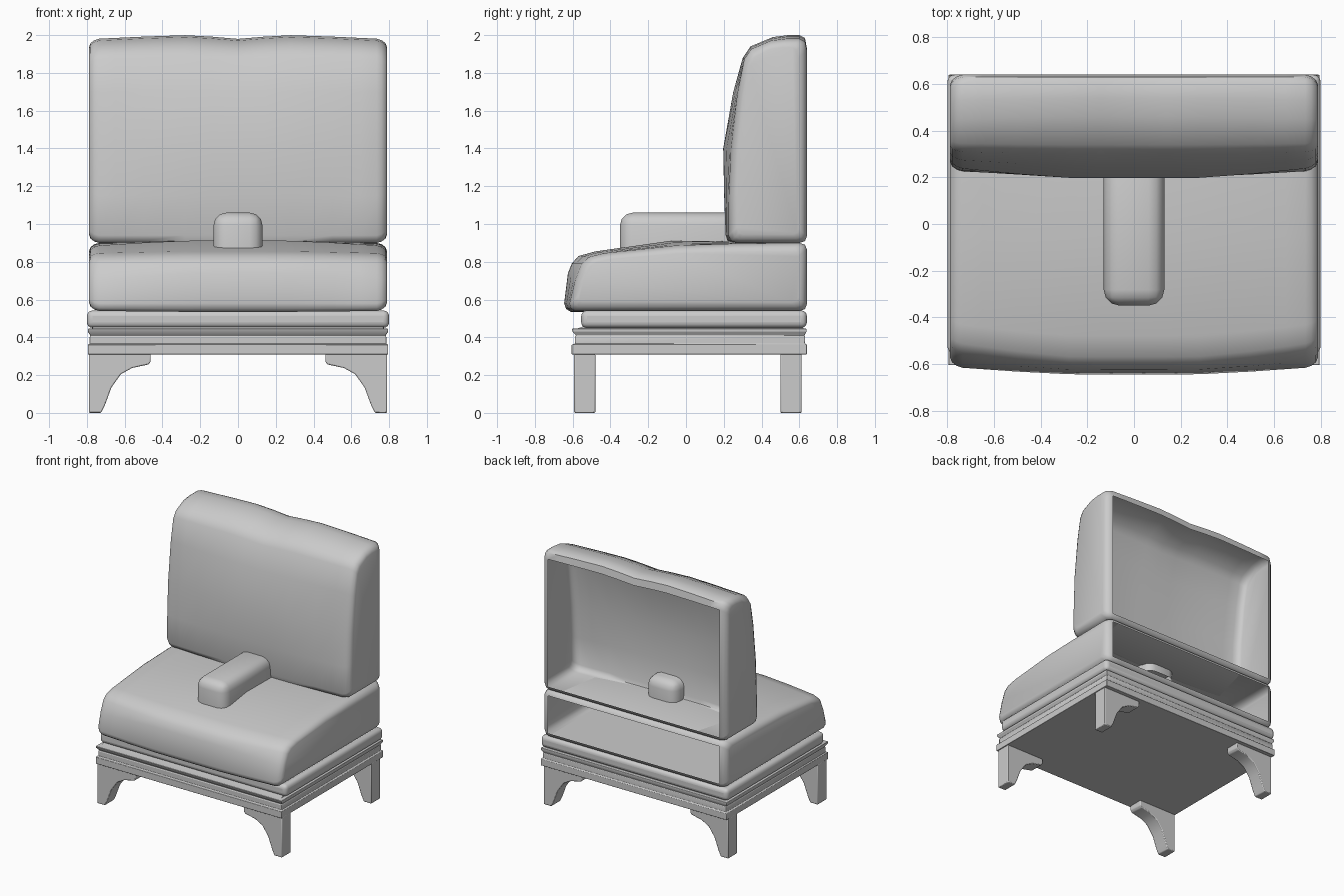
import bpy, bmesh, math

if "Cube" in bpy.data.objects:
    bpy.data.objects.remove(bpy.data.objects["Cube"])


def finish(name, bm, bevel=0.0, angle=35):
    bmesh.ops.recalc_face_normals(bm, faces=bm.faces[:])
    me = bpy.data.meshes.new(name)
    bm.to_mesh(me)
    bm.free()
    ob = bpy.data.objects.new(name, me)
    bpy.context.collection.objects.link(ob)
    if bevel:
        m = ob.modifiers.new("bevel", 'BEVEL')
        m.width, m.segments, m.limit_method = bevel, 2, 'ANGLE'
    bpy.ops.object.select_all(action='DESELECT')
    ob.select_set(True)
    bpy.context.view_layer.objects.active = ob
    bpy.ops.object.shade_smooth_by_angle(angle=math.radians(angle))
    return ob


def skin(rings, skip=lambda i, j: False):
    """Join closed rings of points, with end caps; skip() leaves quads out."""
    bm = bmesh.new()
    vs = [[bm.verts.new(p) for p in r] for r in rings]
    n = len(vs[0])
    for i in range(len(vs) - 1):
        for j in range(n):
            if not skip(i, j):
                k = (j + 1) % n
                bm.faces.new((vs[i][j], vs[i][k], vs[i + 1][k], vs[i + 1][j]))
    bm.faces.new(vs[0])
    bm.faces.new(vs[-1])
    return bm


# Half-width stations for cushions: x, edge inset, fullness
HALF = [(0, 0, 1), (.14, 0, 1), (.28, 0, .97), (.5, 0, .6), (.65, 0, .25), (.735, 0, .05),
        (.76, .007, 0), (.78, .022, 0), (.79, .045, 0)]
STATIONS = [(-x, i, f) for x, i, f in HALF[:0:-1]] + HALF


def cushion(name, side, centre, wave=lambda x, z: 0):
    """Loft from side profile to fuller centre profile, left open at the back."""
    rings = []
    for x, inset, f in STATIONS:
        pts = [(a[0] + (b[0] - a[0]) * f, a[1] + (b[1] - a[1]) * f)
               for a, b in zip(side, centre)]
        ys, zs = [p[0] for p in pts], [p[1] for p in pts]
        cy, cz = (min(ys) + max(ys)) / 2, (min(zs) + max(zs)) / 2
        sy = 1 - 2 * inset / (max(ys) - min(ys))
        sz = 1 - 2 * inset / (max(zs) - min(zs))
        rings.append([(x, cy + (y - cy) * sy, cz + (z - cz) * sz + wave(x, z)) for y, z in pts])
    last = len(side) - 1

    def opening(i, j):
        return j == last and abs(STATIONS[i][0]) < .755 and abs(STATIONS[i + 1][0]) < .755
    return finish(name, skin(rings, opening), angle=50)


# Seat cushion
cushion("seat_cushion",
        [(.64, .575), (.63, .55), (.60, .54), (-.59, .54), (-.61, .555), (-.615, .58),
         (-.585, .70), (-.55, .79), (-.51, .825), (-.43, .845), (-.05, .885), (.25, .895),
         (.60, .90), (.63, .89), (.64, .865)],
        [(.64, .575), (.63, .55), (.60, .54), (-.61, .535), (-.635, .55), (-.645, .58),
         (-.625, .74), (-.605, .79), (-.57, .83), (-.48, .855), (-.08, .912), (.25, .908),
         (.60, .90), (.63, .89), (.64, .865)])


# Backrest cushion with a gently waved top edge
def top_wave(x, z):
    return -.02 * max(0, 1 - abs(x) / .28) ** 1.3 * max(0, (z - 1.6) / .4)


cushion("backrest_cushion",
        [(.64, .935), (.63, .91), (.60, .90), (.27, .90), (.24, .91), (.225, .94),
         (.228, 1.15), (.24, 1.40), (.275, 1.70), (.31, 1.875), (.345, 1.925), (.45, 1.97),
         (.53, 1.98), (.60, 1.98), (.63, 1.965), (.64, 1.92)],
        [(.64, .935), (.63, .91), (.60, .90), (.25, .90), (.22, .91), (.21, .94),
         (.202, 1.15), (.197, 1.40), (.25, 1.70), (.30, 1.88), (.34, 1.94), (.46, 1.99),
         (.54, 2.0), (.60, 2.0), (.63, 1.985), (.64, 1.93)], top_wave)

# Centre bolster, open underneath where it sinks into the seat
bm = bmesh.new()
bmesh.ops.create_cube(bm, size=1)
for v in bm.verts:
    v.co = (v.co.x * .26, v.co.y * .67 - .015, .95 + v.co.z * .22)
edges = [e for e in bm.edges if max(v.co.z for v in e.verts) > 1]
bmesh.ops.bevel(bm, geom=edges, offset=.068, segments=3, profile=.5, affect='EDGES')
bmesh.ops.delete(bm, geom=[f for f in bm.faces if f.calc_center_median().z < .845],
                 context='FACES_ONLY')
finish("centre_bolster", bm, angle=50)


def slab(name, levels, bevel, angle=35):
    """Stack of rectangles: half width, front y, back y, z."""
    rings = [[(-w, a, z), (w, a, z), (w, b, z), (-w, b, z)] for w, a, b, z in levels]
    return finish(name, skin(rings), bevel, angle)


# Base frame with moulded lip
slab("base_frame", [(.795, -.605, .64, .31), (.795, -.605, .64, .362),
                    (.785, -.588, .63, .366), (.785, -.588, .63, .405),
                    (.782, -.582, .627, .41), (.795, -.60, .638, .43),
                    (.795, -.605, .638, .445), (.77, -.57, .62, .448),
                    (.77, -.54, .62, .46)], .003)

# Rounded padded band under the seat
band = slab("seat_band", [(.80, -.555, .64, .45), (.80, -.555, .64, .542)], .03, 50)
band.modifiers["bevel"].segments = 4

# Bracket legs
LEG = [(.79, 0), (.725, 0), (.705, .04), (.67, .135), (.62, .205), (.56, .238),
       (.475, .256), (.462, .27), (.462, .312), (.79, .312)]
for row, y0, y1 in (("front", -.592, -.48), ("back", .50, .612)):
    for side, s in (("left", -1), ("right", 1)):
        finish(f"{row}_{side}_leg",
               skin([[(s * x, y, z) for x, z in LEG] for y in (y0, y1)]), .006)
